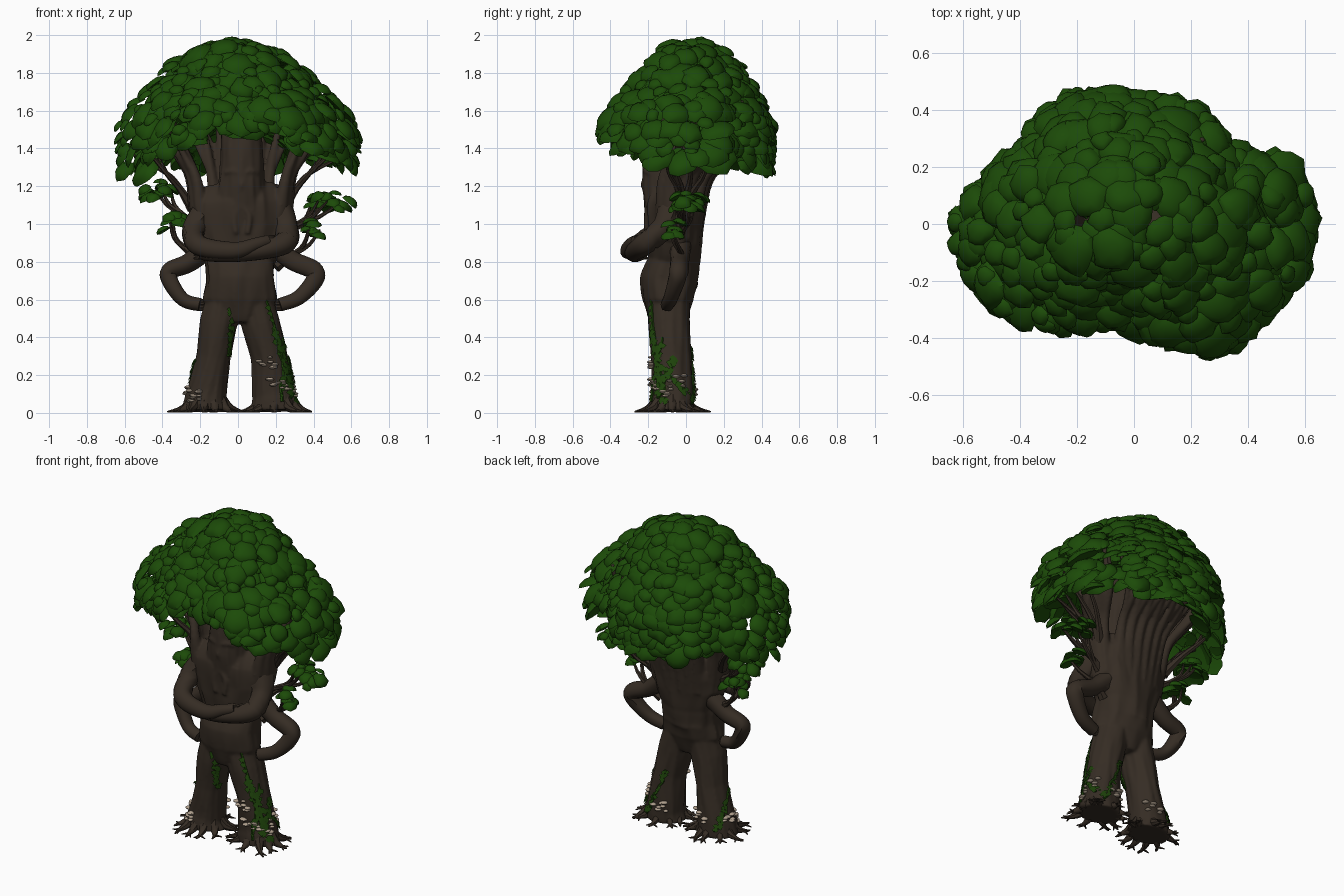
import bpy, bmesh, math, random
from mathutils import Vector, noise

if "Cube" in bpy.data.objects:
    bpy.data.objects.remove(bpy.data.objects["Cube"])
random.seed(4)
R = random.uniform


def material(name, rgb):
    m = bpy.data.materials.new(name)
    m.diffuse_color = (*rgb, 1)
    m.use_nodes = True
    m.node_tree.nodes["Principled BSDF"].inputs["Base Color"].default_value = m.diffuse_color
    return m


BARK = material("dark bark", (0.036, 0.0255, 0.0175))
LEAF = material("leaf green", (0.0115, 0.070, 0.0025))
IVY = material("ivy green", (0.0125, 0.055, 0.003))
FUNGUS = material("pale fungus", (0.42, 0.34, 0.26))


def finish(name, bm, mat, angle=50):
    bmesh.ops.recalc_face_normals(bm, faces=bm.faces)
    me = bpy.data.meshes.new(name)
    bm.to_mesh(me)
    bm.free()
    me.materials.append(mat)
    me.shade_smooth()
    me.set_sharp_from_angle(angle=math.radians(angle))
    ob = bpy.data.objects.new(name, me)
    bpy.context.collection.objects.link(ob)
    return ob


def tube(bm, pts, sides=8, steps=4, ref=(1, 0, 0), bark=0.0):
    """Smooth lofted tube through (x, y, z, rx[, ry]) points."""
    P = [Vector((p[0], p[1], p[2])) for p in pts]
    Q = [(p[3], p[-1]) for p in pts]
    path, n = [], len(P)
    for i in range(n - 1):
        a, b, c, d = P[max(i - 1, 0)], P[i], P[i + 1], P[min(i + 2, n - 1)]
        for k in range(steps + (i == n - 2)):
            t = k / steps
            pos = 0.5 * (2 * b + (c - a) * t + (2 * a - 5 * b + 4 * c - d) * t * t
                         + (3 * b - a - 3 * c + d) * t ** 3)
            path.append((pos, [Q[i][j] * (1 - t) + Q[i + 1][j] * t for j in (0, 1)]))
    rings = []
    for i, (pos, r) in enumerate(path):
        t = (path[min(i + 1, len(path) - 1)][0] - path[max(i - 1, 0)][0]).normalized()
        u = Vector(ref) - t * t.dot(Vector(ref))
        u.normalize()
        v = t.cross(u)
        ring = []
        for k in range(sides):
            a = math.tau * k / sides
            f = 1 + bark * noise.noise(Vector((math.cos(a) * 4, math.sin(a) * 4, pos.z * 5)))
            ring.append(bm.verts.new(pos + f * (u * math.cos(a) * r[0] + v * math.sin(a) * r[1])))
        rings.append(ring)
    for A, B in zip(rings, rings[1:]):
        for k in range(sides):
            bm.faces.new((A[k], A[(k + 1) % sides], B[(k + 1) % sides], B[k]))
    bm.faces.new(rings[0][::-1])
    bm.faces.new(rings[-1])


# --- trunk: legs, torso, head and crown branches fused into one skin
LEG_L = [(-.17, -.075, .01, .135, .115), (-.17, -.072, .06, .115, .115), (-.16, -.07, .12, .105, .11),
         (-.13, -.08, .3, .088, .105), (-.1, -.09, .48, .1, .11), (-.07, -.09, .62, .09, .11)]
LEG_R = [(.195, -.075, .01, .135, .115), (.193, -.072, .06, .12, .115), (.185, -.07, .12, .11, .11),
         (.163, -.08, .3, .095, .105), (.12, -.09, .48, .103, .11), (.09, -.09, .62, .09, .11)]
TORSO = [(.01, -.095, .48, .10, .09), (.01, -.095, .6, .2, .135), (.01, -.09, .7, .18, .155),
         (.01, -.065, .8, .185, .135), (.015, -.06, .9, .24, .145), (.015, -.06, 1., .265, .15),
         (.015, -.06, 1.1, .255, .155), (.01, -.03, 1.19, .22, .11)]
HEAD = [(.02, -.11, 1.02, .15, .1), (.02, -.12, 1.2, .125, .11), (.02, -.12, 1.35, .112, .105),
        (.02, -.1, 1.5, .11, .1), (.02, -.08, 1.65, .06, .06)]
bm = bmesh.new()
for part in (LEG_L, LEG_R, TORSO, HEAD):
    tube(bm, part, 40, 6, bark=.10)
# face: faint brows, nose and drooping moustache
for s in (-1, 1):
    tube(bm, [(.02 + s * .015, -.217, 1.27, .014), (.02 + s * .05, -.212, 1.28, .015),
              (.02 + s * .09, -.187, 1.27, .01)], 8)
    tube(bm, [(.02, -.21, 1.1, .012), (.02 + s * .04, -.208, 1.04, .016),
              (.02 + s * .03, -.21, .95, .014)], 8)
tube(bm, [(.02, -.212, 1.27, .012), (.02, -.225, 1.21, .015), (.02, -.215, 1.17, .012)], 8)
for i in range(26):
    a = math.tau * i / 26
    c, s = math.cos(a), math.sin(a)
    if (s < 0 and abs(c) < .7) or .64 < abs(c) < .76:
        continue
    j = R(-.03, .03)
    tx, ty = .02 + .40 * c + j, .05 + (.28 if s > 0 else .24) * s
    pts = [(.015 + .2 * c, -.06 + .1 * s, .92, .05), (.015 + .24 * c, -.06 + .135 * s, 1.1, .04),
           (.015 + .27 * c, -.04 + .17 * s, 1.25, .028), (.015 + .33 * c + j / 2, ty * .78, 1.4, .023),
           (tx, ty, 1.56, .017), (tx * 1.05, ty * 1.05, 1.66, .012)]
    tube(bm, pts, 8, 4, bark=.2)
    for e in (-1, 1):
        x, y, z, r = pts[3]
        tube(bm, [(*pts[2][:3], .02), (x + .04 * c - e * .03 * s, y + .04 * s + e * .03 * c, z + .01, .016),
                  (x + .14 * c - e * .06 * s, y + .1 * s + e * .06 * c, z + .14, .012)], 7, 3)
for v in bm.verts:
    v.co.z = max(v.co.z, .004)
trunk = finish("trunk_and_branches", bm, BARK)
rm = trunk.modifiers.new("fuse", 'REMESH')
rm.mode, rm.voxel_size, rm.use_smooth_shade = 'VOXEL', 0.0095, True
sm = trunk.modifiers.new("soften", 'SMOOTH')
sm.factor, sm.iterations = 0.5, 3

# --- folded upper arms and lower arms with hands on hips
ARMS = {
    "folded_arm_left": [(-.17, -.08, 1.08, .07), (-.235, -.15, .97, .06), (-.205, -.26, .885, .054),
                        (-.02, -.305, .86, .045), (.1, -.29, .895, .034), (.16, -.265, .91, .03)],
    "folded_arm_right": [(.2, -.07, 1.1, .08), (.25, -.12, .98, .065), (.245, -.22, .895, .058),
                         (.06, -.275, .85, .048), (-.12, -.265, .84, .042), (-.19, -.235, .845, .036)],
    "hip_arm_left": [(-.15, -.03, .88, .06), (-.26, -.035, .795, .05), (-.36, -.04, .755, .046),
                     (-.36, -.05, .7, .044), (-.29, -.08, .6, .038), (-.2, -.1, .572, .036)],
    "hip_arm_right": [(.17, -.03, .9, .06), (.28, -.035, .81, .05), (.4, -.04, .755, .05),
                      (.4, -.05, .7, .046), (.32, -.08, .61, .04), (.22, -.1, .572, .036)],
}
for name, pts in ARMS.items():
    bm = bmesh.new()
    tube(bm, pts, 14, 6, ref=(.1, .9, .4), bark=.15)
    x, y, z = pts[-1][:3]
    d = 1 if x > pts[-2][0] else -1
    for k in range(4):  # fingers
        o = (k - 1.5) * .015
        tube(bm, [(x - d * .02, y, z + o, .010), (x + d * .02, y + .005, z + o, .010),
                  (x + d * .04, y + .03, z + o * 1.2, .007)], 6, 3, ref=(0, .8, .6))
    finish(name, bm, BARK)

# --- roots spreading from each foot
bm = bmesh.new()
for cx in (-.165, .205):
    for i in range(11):
        a = math.tau * (i + R(-.3, .3)) / 11
        L, w = R(.17, .23), R(-.35, .35)
        pts = [(cx + math.cos(a + w * k * k) * (.07 + L * k * .63), -.08 + math.sin(a + w * k) * (.06 + L * k * .68),
                z, r) for k, z, r in ((0, .08, .035), (.35, .03, .024), (.7, .013, .012), (1, .006, .004))]
        tube(bm, pts, 7, 3, ref=(0, .1, 1))
        x, y, z, r = pts[2]
        for e in (-.8, .9):
            tube(bm, [(x, y, z, .009), (x + math.cos(a + e) * .045, y + math.sin(a + e) * .04, .006, .003)],
                 5, 2, (0, .1, 1))
for v in bm.verts:
    v.co.z = max(v.co.z, 0)
finish("roots", bm, BARK)

# --- side twigs carrying the small leaf tufts
TUFTS = [(-.42, 0, 1.18, .09), (-.335, -.03, 1.01, .075), (.5, .0, 1.12, .105), (.395, -.07, .97, .05),
         (.42, .04, 1.1, .05)]
bm = bmesh.new()
for x, y, z, w in TUFTS:
    s = 1 if x > 0 else -1
    for k in range(3):
        tx, ty = x + R(-.8, .8) * w, y + R(-.6, .6) * w
        tube(bm, [(s * .2, -.04, z - .2, .03), (s * .28, -.02, z - .14, .016),
                  ((s * .28 + tx) / 2 + .02 * s, ty * .6, z - .08, .011), (tx, ty, z, .005)], 6, 3)
for s in (-1, 1):
    for k in range(5):
        x, y, z = s * R(.42, .57), R(-.12, .15), R(1.35, 1.45)
        tube(bm, [(s * .24, -.02, 1.08, .03), (s * .31, y * .4, 1.19, .018),
                  (s * .38, y * .8, 1.27, .013), (x, y, z, .006)], 6, 3)
finish("side_twigs", bm, BARK)


# --- foliage: domed clumps with ragged rims
def clump(bm, pos, normal, r, tall=1.0):
    n = random.choice((11, 12, 13))
    q = normal.to_track_quat('Z', 'Y')
    rim = [R(.84, 1.14) for _ in range(n)]
    rings = []
    for f, h in ((1, -.08), (.88, .17), (.55, .38)):
        rings.append([bm.verts.new(pos + q @ (Vector((math.cos(math.tau * k / n) * f * (rim[k] if f > .8 else 1),
                      math.sin(math.tau * k / n) * f * (rim[k] if f > .8 else 1), h * tall)) * r)) for k in range(n)])
    top = bm.verts.new(pos + q @ Vector((0, 0, .45 * r * tall)))
    low = bm.verts.new(pos + q @ Vector((0, 0, .0)))
    for k in range(n):
        m = (k + 1) % n
        for A, B in zip(rings, rings[1:]):
            bm.faces.new((A[k], A[m], B[m], B[k]))
        bm.faces.new((rings[-1][k], rings[-1][m], top))
        bm.faces.new((rings[0][m], rings[0][k], low))


def lerp(table, x):
    for (a, u), (b, v) in zip(table, table[1:]):
        if x <= b:
            return u + (v - u) * (x - a) / (b - a)
    return table[-1][1]


OUTLINE = [(0, .66), (15, .64), (26, .54), (38, .46), (60, .49), (80, .47), (100, .49), (115, .53), (130, .53),
           (145, .51), (165, .58), (180, .67), (205, .63), (225, .52), (250, .4), (270, .4), (285, .45), (303, .57),
           (325, .59), (340, .64), (360, .66)]
SCALE = [(1.2, .96), (1.42, .99), (1.52, 1.), (1.6, .95), (1.7, .8), (1.8, .66), (1.88, .54), (1.95, .33), (2, .1)]
LOWEST = [(0, 1.33), (40, 1.36), (90, 1.31), (150, 1.36), (180, 1.26), (215, 1.42), (250, 1.5), (290, 1.5), (320, 1.42),
          (360, 1.33)]
bm = bmesh.new()
for depth, count in ((1., 37), (.86, 30)):
    for level in range(12):
        z0 = 1.30 + level * .058
        n = max(5, int(count * lerp(SCALE, z0)))
        for k in range(n):
            deg = (k + R(-.35, .35) + level * .5) * 360 / n % 360
            z = z0 + R(-.03, .03)
            if z < lerp(LOWEST, deg):
                continue
            r, a = random.choice((R(.035, .06), R(.055, .08), R(.07, .1))), math.radians(deg)
            d = max(lerp(OUTLINE, deg) * lerp(SCALE, z) * depth - r * .75 + R(-.015, .02) * (z > 1.55), .02)
            out = Vector((math.cos(a), math.sin(a), 0))
            nrm = out * R(.5, .9) + Vector((R(-.3, .3), R(-.3, .3), .3 + 1.1 * max(0, z - 1.4) + R(0, .5)))
            up = min(1, max(0, (z - 1.6) * 6))
            clump(bm, out * d + Vector((-.02 * up, .025 * up, z - .02)), nrm.normalized(), r, R(.9, 1.2))
for k in range(14):  # crown top
    a, d = k * 2.4, .055 * math.sqrt(k)
    clump(bm, Vector((d * math.cos(a) - .01, .035 + d * math.sin(a), 1.96 - d * d * 1.6 + R(-.02, .01))),
          Vector((math.cos(a) * d * 3, math.sin(a) * d * 3, 1)).normalized(), R(.04, .085))
finish("canopy", bm, LEAF, 40)

bm = bmesh.new()
for x, y, z, w in TUFTS:
    for k in range(int(w * 150)):
        a, d = k * 2.4, w * math.sqrt((k + .3) / (w * 150))
        o = Vector((d * math.cos(a), d * math.sin(a) * .85, R(-.04, .04) - (d * d) * 2))
        clump(bm, Vector((x, y, z)) + o, Vector((o.x * 7, o.y * 7, .8)).normalized(), R(.03, .052), 1.3)
finish("side_leaf_tufts", bm, LEAF, 40)


# --- ivy and shelf fungus clinging to the legs
def on_leg(leg, deg, z, off=.004):
    x, y, rx, ry = (lerp([(s[2], s[i]) for s in leg], z) for i in (0, 1, 3, 4))
    a = math.radians(deg)
    return Vector((x + (rx + off) * math.cos(a), y + (ry + off) * math.sin(a), z))


bm = bmesh.new()
# (leg, start angle, end angle, low, high)
for leg, a0, a1, z0, z1 in ((LEG_R, -25, -55, .05, .6), (LEG_R, -75, -20, .06, .4), (LEG_R, -45, 10, .08, .3),
                            (LEG_R, 40, -30, .1, .25), (LEG_L, -30, -60, .3, .55), (LEG_L, 120, 190, .06, .28),
                            (LEG_R, 60, 110, .05, .35), (LEG_R, -35, -60, .1, .45)):
    pts = []
    for k in range(9):
        t = k / 8
        p = on_leg(leg, a0 + (a1 - a0) * t + R(-7, 7), z0 + (z1 - z0) * t)
        pts.append((*p, .010 - .003 * t))
    tube(bm, pts, 5, 3)
    for k in range(30):
        t = R(0, 1)
        deg, z = a0 + (a1 - a0) * t + R(-9, 9), z0 + (z1 - z0) * t
        s = R(.010, .019)
        bm.faces.new([bm.verts.new(on_leg(leg, deg + da * s * 500, z + dz * s, of))
                      for da, dz, of in ((0, -1, .018), (1, .1, .009), (0, .8, .012), (-1, .1, .009))])
finish("ivy", bm, IVY)

bm = bmesh.new()
for leg, deg, z, n in ((LEG_L, -125, .09, 12), (LEG_L, 175, .12, 7), (LEG_L, 70, .13, 6), (LEG_R, -100, .265, 9),
                       (LEG_R, -75, .15, 10), (LEG_R, -30, .12, 7), (LEG_R, 10, .17, 6), (LEG_R, 100, .12, 7)):
    for k in range(n):
        p = on_leg(leg, deg + R(-26, 26), z + R(-.035, .03), .004)
        res = bmesh.ops.create_uvsphere(bm, u_segments=10, v_segments=6, radius=R(.014, .022))
        for v in res["verts"]:
            v.co.z *= .45
            v.co += p
finish("shelf_fungus", bm, FUNGUS)
